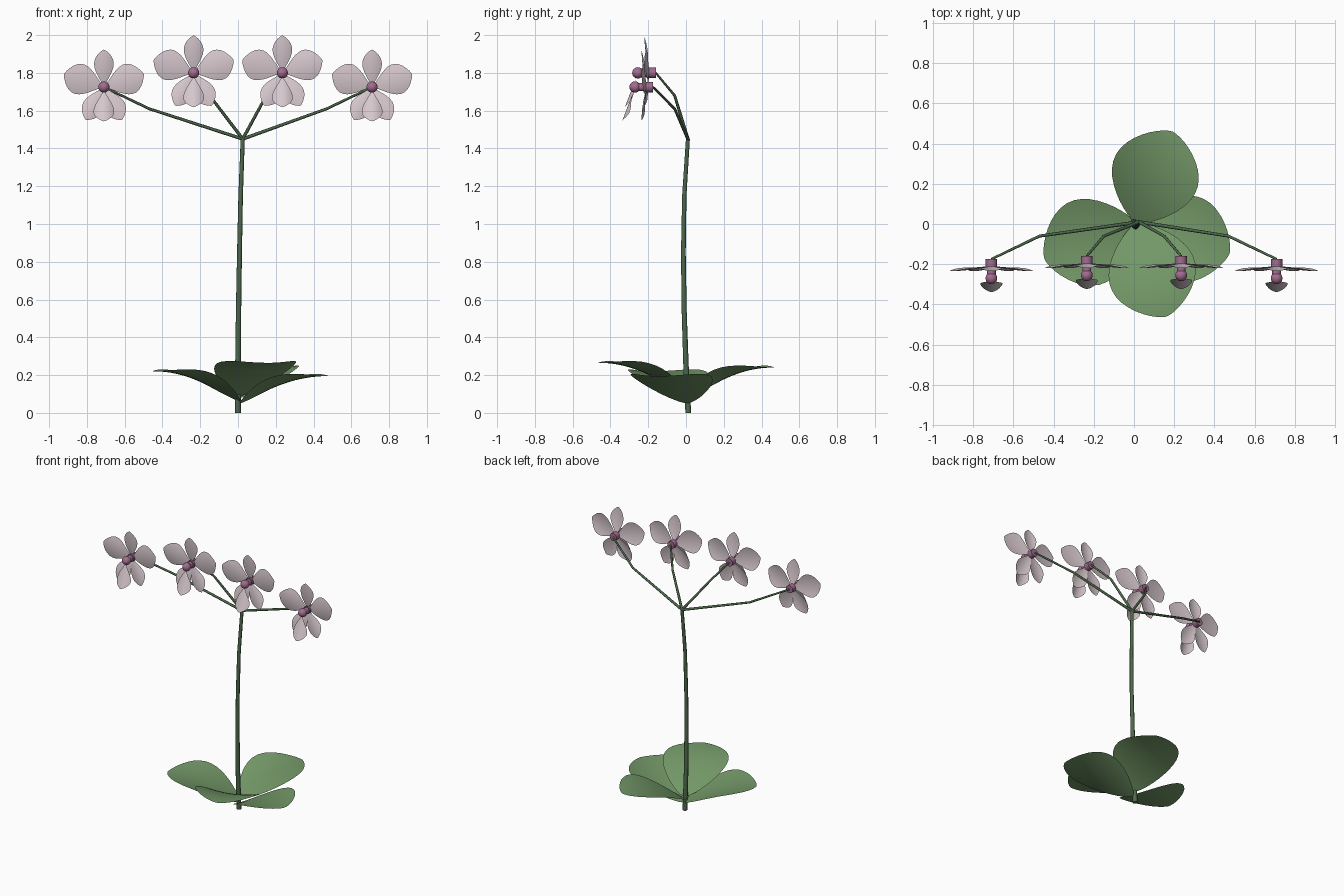
import bpy, bmesh, math
from mathutils import Vector, Matrix

if "Cube" in bpy.data.objects:
    bpy.data.objects.remove(bpy.data.objects["Cube"])


def material(name, rgb):
    m = bpy.data.materials.new(name)
    m.diffuse_color = (*rgb, 1)
    m.use_nodes = True
    m.node_tree.nodes["Principled BSDF"].inputs["Base Color"].default_value = m.diffuse_color
    return m


LEAF = material("leaf green", (0.17, 0.31, 0.135))
STEM = material("stem green", (0.075, 0.14, 0.07))
PETAL = material("pale pink", (0.68, 0.58, 0.62))
CORE = material("mauve", (0.36, 0.15, 0.28))


def finish(name, bm, mat, angle=50):
    me = bpy.data.meshes.new(name)
    bm.to_mesh(me)
    bm.free()
    me.materials.append(mat)
    ob = bpy.data.objects.new(name, me)
    bpy.context.collection.objects.link(ob)
    bpy.ops.object.select_all(action='DESELECT')
    ob.select_set(True)
    bpy.context.view_layer.objects.active = ob
    bpy.ops.object.shade_smooth_by_angle(angle=math.radians(angle))
    return ob


def blade(name, mat, base, along, normal, length, half, skew, power,
          rise=0.0, cup=0.0, rows=16, cols=8):
    """Thin leaf or petal: widens from base to a rounded tip, arched and cupped."""
    a = Vector(along).normalized()
    n = Vector(normal)
    n = (n - a * n.dot(a)).normalized()
    s = a.cross(n)
    bm = bmesh.new()
    grid = []
    for i in range(rows + 1):
        t = 0.5 - 0.5 * math.cos(math.pi * i / rows)
        w = half * max(math.sin(math.pi * t ** skew), 0.0) ** power
        row = []
        for j in range(cols + 1):
            u = 2 * j / cols - 1
            h = rise * (1 - (1 - t) ** 2) + cup * (u * w / half) ** 2
            row.append(bm.verts.new(Vector(base) + a * (t * length) + s * (u * w) + n * h))
        grid.append(row)
    for i in range(rows):
        for j in range(cols):
            bm.faces.new((grid[i][j], grid[i][j + 1], grid[i + 1][j + 1], grid[i + 1][j]))
    bmesh.ops.remove_doubles(bm, verts=bm.verts, dist=1e-5)
    bmesh.ops.dissolve_degenerate(bm, edges=bm.edges, dist=1e-6)
    return finish(name, bm, mat)


def tube(name, mat, points, r0, r1, sides=8):
    """Round stalk through the points, tapering from r0 to r1."""
    bm = bmesh.new()
    pts = [Vector(p) for p in points]
    rings = []
    for i, p in enumerate(pts):
        d = (pts[min(i + 1, len(pts) - 1)] - pts[max(i - 1, 0)]).normalized()
        x = d.cross(Vector((0, 1, 0))).normalized()
        y = d.cross(x)
        r = r0 + (r1 - r0) * i / (len(pts) - 1)
        rings.append([bm.verts.new(p + r * (x * math.cos(k * math.tau / sides)
                                            + y * math.sin(k * math.tau / sides)))
                      for k in range(sides)])
    for a, b in zip(rings, rings[1:]):
        for k in range(sides):
            m = (k + 1) % sides
            bm.faces.new((a[k], a[m], b[m], b[k]))
    bm.faces.new(rings[0])
    bm.faces.new(rings[-1])
    bmesh.ops.recalc_face_normals(bm, faces=bm.faces)
    return finish(name, bm, mat)


# Main stem
TOP = (0.025, 0.01, 1.45)
tube("stem", STEM, [(0, 0.012, 0), (0, 0.0, 0.25), (0.003, -0.01, 0.55), (0.008, -0.014, 0.85),
                    (0.014, -0.009, 1.15), TOP], 0.016, 0.011, 10)

# Leaves: direction, base height, tip height
for name, d, z0, z1 in (("back_leaf", (0.37, 0.93), 0.08, 0.24),
                        ("front_leaf", (0.31, -0.95), 0.09, 0.265),
                        ("left_leaf", (-0.93, -0.37), 0.06, 0.22),
                        ("right_leaf", (0.95, -0.31), 0.05, 0.195)):
    blade(name, LEAF, (0.01, 0.005, z0), (*d, 0), (0, 0, 1), 0.49, 0.22, 1.1, 0.65,
          rise=z1 - z0, cup=0.03, rows=20, cols=10)


def flower(tag, x, y, z):
    """Blossom facing the front, with y at the back of its throat."""
    # Throat, collar and bead along the facing axis
    bm = bmesh.new()
    turn = Matrix.Rotation(math.pi / 2, 4, 'X')
    for off, depth, ra, rb in ((0.02, 0.05, 0.028, 0.028), (0.06, 0.05, 0.022, 0.022)):
        bmesh.ops.create_cone(bm, cap_ends=True, segments=12, radius1=ra, radius2=rb, depth=depth,
                              matrix=Matrix.Translation((x, y - off, z)) @ turn)
    bmesh.ops.create_uvsphere(bm, u_segments=14, v_segments=8, radius=0.03,
                              matrix=Matrix.Translation((x, y - 0.09, z)) @ turn)
    finish(tag + "_center", bm, CORE)
    # Petals: angle, length, half width, forward lean
    for part, ang, ln, half, lean in (("top_petal", 90, 0.198, 0.052, 0.03),
                                      ("right_petal", 18, 0.222, 0.082, 0.03),
                                      ("left_petal", 162, 0.222, 0.082, 0.03),
                                      ("low_right_petal", -61, 0.198, 0.056, 0.03),
                                      ("low_left_petal", -119, 0.198, 0.056, 0.03)):
        a = math.radians(ang)
        blade(tag + "_" + part, PETAL, (x, y - 0.025, z), (math.cos(a), 0, math.sin(a)),
              (0, -1, 0), ln, half, 1.45, 0.75, rise=lean, cup=-0.012)
    # Lip hanging forward below the bead
    blade(tag + "_lip", PETAL, (x, y - 0.095, z - 0.015), (0, -0.065, -0.17), (0, -1, 0.4),
          0.178, 0.055, 1.6, 0.75, cup=-0.02)


# Branches and flowers, mirrored left and right
for side, s in (("left", -1), ("right", 1)):
    for pos, kink, tip in (("outer", (0.47, -0.06, 1.61), (0.71, -0.17, 1.725)),
                           ("inner", (0.15, -0.06, 1.68), (0.235, -0.155, 1.80))):
        tag = side + "_" + pos
        k, t = (s * kink[0], *kink[1:]), (s * tip[0], *tip[1:])
        tube(tag + "_branch", STEM, [TOP, k, (t[0], t[1] - 0.005, t[2])], 0.009, 0.006)
        flower(tag + "_flower", t[0], t[1] - 0.01, t[2])
